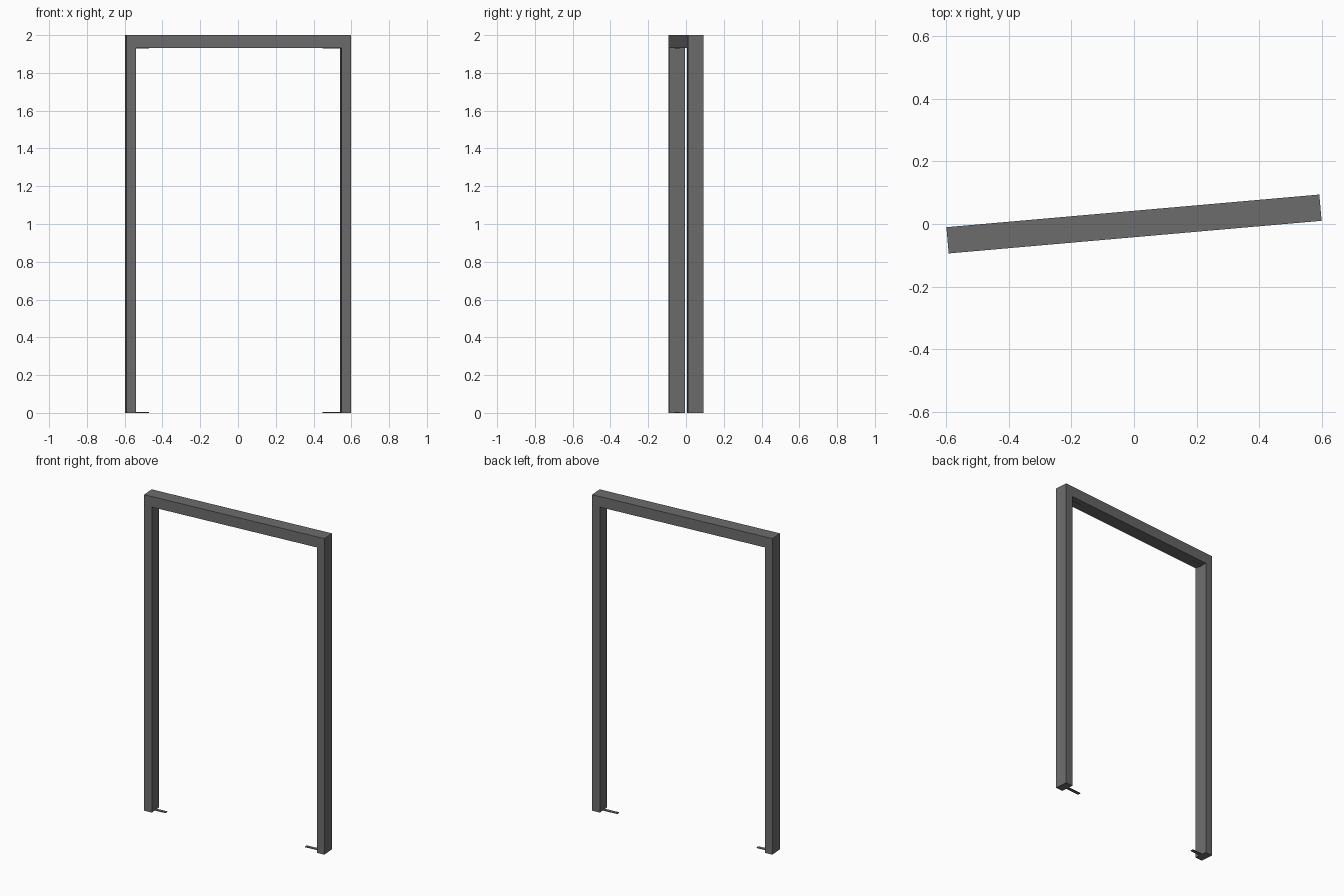
import bpy, bmesh, math
from mathutils import Matrix

if "Cube" in bpy.data.objects:
    bpy.data.objects.remove(bpy.data.objects["Cube"])

W, D, H = 0.597, 0.042, 2.0      # half width, half depth, height
T, HEAD = 0.051, 0.067           # jamb and head thickness
TURN = Matrix.Rotation(math.radians(5), 4, 'Z')

metal = bpy.data.materials.new("dark grey metal")
metal.diffuse_color = (0.147, 0.15, 0.147, 1)
metal.use_nodes = True
metal.node_tree.nodes["Principled BSDF"].inputs["Base Color"].default_value = metal.diffuse_color


def finish(bm, name):
    bmesh.ops.recalc_face_normals(bm, faces=bm.faces[:])
    bm.transform(TURN)
    mesh = bpy.data.meshes.new(name)
    bm.to_mesh(mesh)
    bm.free()
    mesh.materials.append(metal)
    obj = bpy.data.objects.new(name, mesh)
    bpy.context.collection.objects.link(obj)


# Mitred frame: left jamb, head and right jamb swept through the depth
outer = [(-W, 0), (-W, H), (W, H), (W, 0)]
inner = [(-W + T, 0), (-W + T, H - HEAD), (W - T, H - HEAD), (W - T, 0)]
bm = bmesh.new()
o = [bm.verts.new((x, -D, z)) for x, z in outer]
i = [bm.verts.new((x, -D, z)) for x, z in inner]
faces = [bm.faces.new((o[k], o[k + 1], i[k + 1], i[k])) for k in range(3)]
ext = bmesh.ops.extrude_face_region(bm, geom=faces, use_keep_orig=True)
bmesh.ops.translate(bm, vec=(0, 2 * D, 0),
                    verts=[g for g in ext["geom"] if isinstance(g, bmesh.types.BMVert)])
finish(bm, "door_frame")


# Thin pivot plates at the floor and under the head, on both sides
def plate(name, x0, x1, z0, thick=0.004, width=0.02):
    bm = bmesh.new()
    bmesh.ops.create_cube(bm, size=1)
    bm.transform(Matrix.Translation(((x0 + x1) / 2, 0, z0 + thick / 2))
                 @ Matrix.Diagonal((x1 - x0, width, thick, 1)))
    finish(bm, name)


for level, z in (("floor", 0.0), ("head", H - HEAD - 0.004)):
    plate(f"left_{level}_pivot_plate", -W + T, -0.474, z)
    plate(f"right_{level}_pivot_plate", 0.449, W - T, z)
